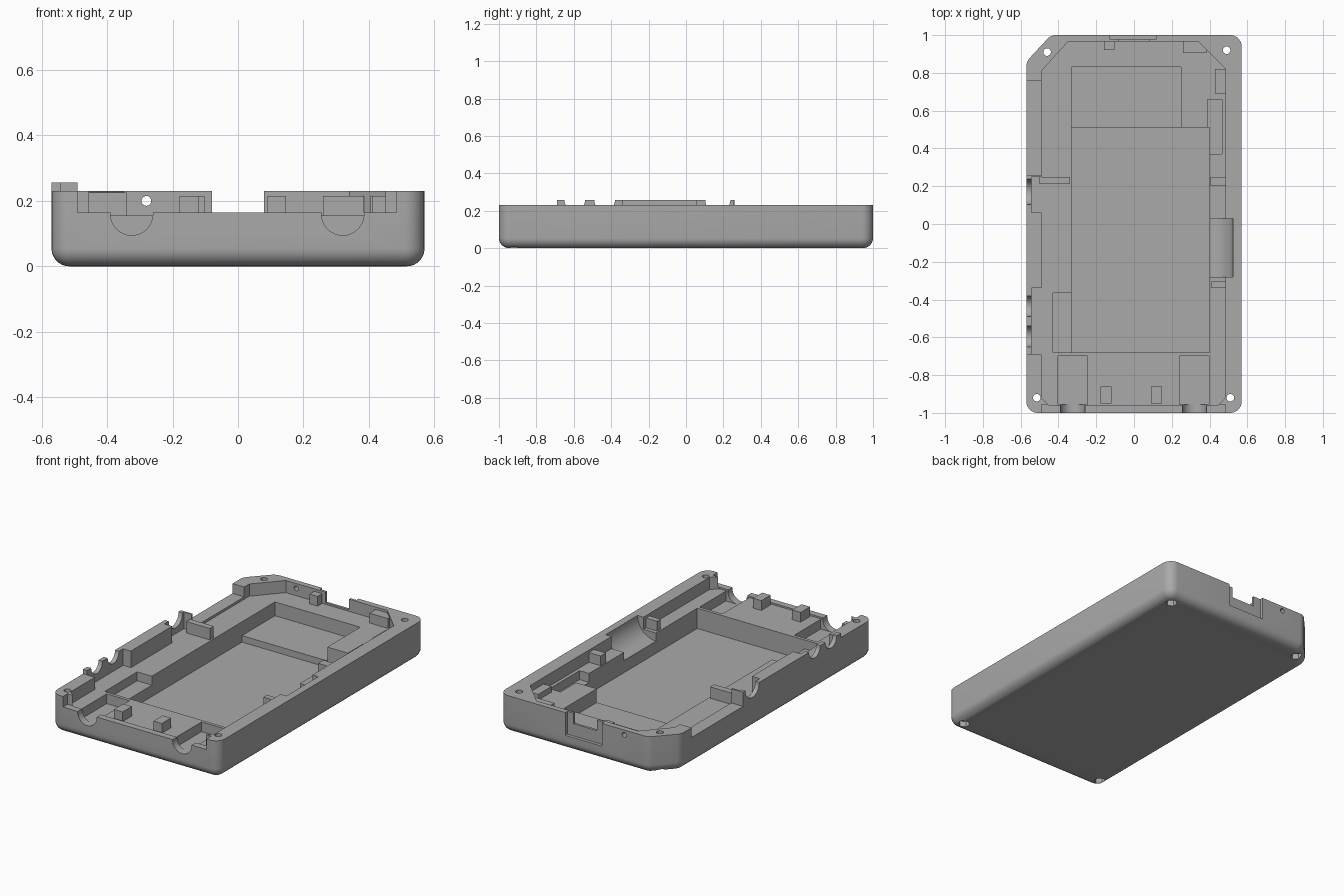
import bpy, bmesh, math
from mathutils import Matrix, Vector

if "Cube" in bpy.data.objects:
    bpy.data.objects.remove(bpy.data.objects["Cube"])

grey = bpy.data.materials.new("plain grey")
grey.use_nodes = True
grey.diffuse_color = (0.4, 0.4, 0.4, 1)
grey.node_tree.nodes["Principled BSDF"].inputs["Base Color"].default_value = (0.4, 0.4, 0.4, 1)

SHELF, LIP, RIM, TOP, OVER = 0.155, 0.165, 0.23, 0.257, 0.4


def finish(bm, name):
    bmesh.ops.recalc_face_normals(bm, faces=bm.faces)
    mesh = bpy.data.meshes.new(name)
    bm.to_mesh(mesh)
    bm.free()
    mesh.materials.append(grey)
    ob = bpy.data.objects.new(name, mesh)
    bpy.context.collection.objects.link(ob)
    return ob


def prism_mesh(points, z0, z1):
    bm = bmesh.new()
    base = bm.faces.new([bm.verts.new((x, y, z0)) for x, y in points])
    top = bmesh.ops.extrude_face_region(bm, geom=[base])["geom"]
    bmesh.ops.translate(bm, vec=(0, 0, z1 - z0),
                        verts=[v for v in top if isinstance(v, bmesh.types.BMVert)])
    bmesh.ops.recalc_face_normals(bm, faces=bm.faces)
    return bm


def box(name, x0, x1, y0, y1, z0, z1):
    return finish(prism_mesh([(x0, y0), (x1, y0), (x1, y1), (x0, y1)], z0, z1), name)


cutters = []


def cut_box(*bounds):
    cutters.append(box("cutter", *bounds))


def cut_cylinder(center, radius, length, axis, sides=32):
    bm = bmesh.new()
    turn = Vector((0, 0, 1)).rotation_difference(Vector(axis)).to_matrix().to_4x4()
    bmesh.ops.create_cone(bm, cap_ends=True, segments=sides, radius1=radius,
                          radius2=radius, depth=length,
                          matrix=Matrix.Translation(center) @ turn)
    cutters.append(finish(bm, "cutter"))


# Outer shell: one clipped corner, rounded corners and rounded underside
outline = [(-0.57, -1), (0.57, -1), (0.57, 1), (-0.44, 1), (-0.57, 0.86)]
bm = prism_mesh(outline, 0, TOP)
for size, clipped in ((0.06, False), (0.025, True)):
    edges = [e for e in bm.edges
             if abs(e.verts[0].co.z - e.verts[1].co.z) > 0.1
             and (e.verts[0].co.x < 0 and e.verts[0].co.y > 0) == clipped]
    bmesh.ops.bevel(bm, geom=edges, offset=size, segments=6, profile=0.5, affect='EDGES')
under = [e for e in bm.edges if all(v.co.z < 0.001 for v in e.verts)]
bmesh.ops.bevel(bm, geom=under, offset=0.055, segments=7, profile=0.5,
                affect='EDGES', clamp_overlap=False)
shell = finish(bm, "case_shell")

# Rim height: only the button strip on the right wall stays taller
cut_box(-0.49, 0.7, -1.1, 1.1, RIM, OVER)
cut_box(-0.7, -0.48, -1.1, -0.69, RIM, OVER)
cut_box(-0.7, -0.48, 0.26, 1.1, RIM, OVER)
cut_box(-0.7, -0.48, 0.26, 0.76, LIP + 0.005, OVER)

# Main cavity down to the shelf
cavity = [(-0.49, -0.92), (-0.45, -0.96), (0.445, -0.96), (0.485, -0.92),
          (0.485, 0.82), (0.34, 0.965), (-0.35, 0.965), (-0.49, 0.81)]
cutters.append(finish(prism_mesh(cavity, SHELF, OVER), "cutter"))

# Battery well, its shallower end and side pockets
cut_box(-0.33, 0.40, -0.68, 0.51, 0.03, OVER)
cut_box(-0.33, 0.25, 0.50, 0.83, 0.07, OVER)
cut_box(-0.43, -0.32, -0.68, -0.365, 0.10, OVER)
cut_box(0.39, 0.465, 0.37, 0.66, 0.10, OVER)
cut_cylinder((0.40, -0.125, RIM), 0.125, 0.31, (0, 1, 0), 48)

# Front opening with two round ports and their pockets
cut_box(-0.49, 0.485, -1.1, -0.955, LIP, OVER)
for x in (-0.325, 0.32):
    cut_box(x - 0.078, x + 0.078, -0.955, -0.70, 0.095, OVER)
    cut_cylinder((x, -1.02, 0.16), 0.065, 0.16, (0, 1, 0))

# Back opening, its outer recess and the pin hole
cut_box(-0.08, 0.08, 0.94, 1.1, LIP, OVER)
cut_box(-0.13, 0.12, 0.98, 1.1, 0.09, OVER)
cut_cylinder((-0.28, 1.0, 0.2), 0.015, 0.2, (0, 1, 0), 20)

# Thinned button walls with scalloped tops
for y0, y1 in ((-0.69, -0.34), (0.06, 0.25)):
    cut_box(-0.543, -0.48, y0, y1, SHELF, OVER)
for y, radius in ((-0.595, 0.055), (-0.435, 0.055), (0.17, 0.067)):
    cut_cylinder((-0.56, y, TOP), radius, 0.08, (1, 0, 0))

# Corner screw holes with hexagonal nut seats underneath
for x, y in ((-0.46, 0.91), (0.49, 0.92), (-0.515, -0.92), (0.51, -0.92)):
    cut_cylinder((x, y, 0.15), 0.02, 0.6, (0, 0, 1), 24)
    cut_cylinder((x, y, -0.03), 0.034, 0.13, (0, 0, 1), 6)

# Carve the shell and discard the cutters
for cutter in cutters:
    cutter.hide_render = True
    mod = shell.modifiers.new("carve", 'BOOLEAN')
    mod.operation, mod.solver, mod.object = 'DIFFERENCE', 'EXACT', cutter
carved = bpy.data.meshes.new_from_object(
    shell.evaluated_get(bpy.context.evaluated_depsgraph_get()))
shell.modifiers.clear()
shell.data = carved
shell.data.materials.clear()
shell.data.materials.append(grey)
for cutter in cutters:
    bpy.data.objects.remove(cutter)

bpy.ops.object.select_all(action='DESELECT')
shell.select_set(True)
bpy.context.view_layer.objects.active = shell
bpy.ops.object.shade_smooth_by_angle(angle=math.radians(30))

# Raised supports standing on the shelf
POST, SINK = 0.215, SHELF - 0.01
box("front_right_post", -0.178, -0.12, -0.95, -0.86, SINK, POST)
box("front_left_post", 0.09, 0.147, -0.95, -0.86, SINK, POST)
box("back_right_post", -0.158, -0.103, 0.92, 0.97, SINK, POST)
box("back_left_block", 0.26, 0.385, 0.905, 0.97, SINK, POST)
box("left_wall_block", 0.405, 0.49, 0.20, 0.25, SINK, POST)
box("left_wall_rib", 0.41, 0.49, -0.34, -0.305, SINK, POST)
box("right_wall_rib", -0.50, -0.34, 0.212, 0.25, SINK, 0.225)
box("left_corner_ledge", 0.43, 0.49, 0.69, 0.82, SINK, 0.19)
